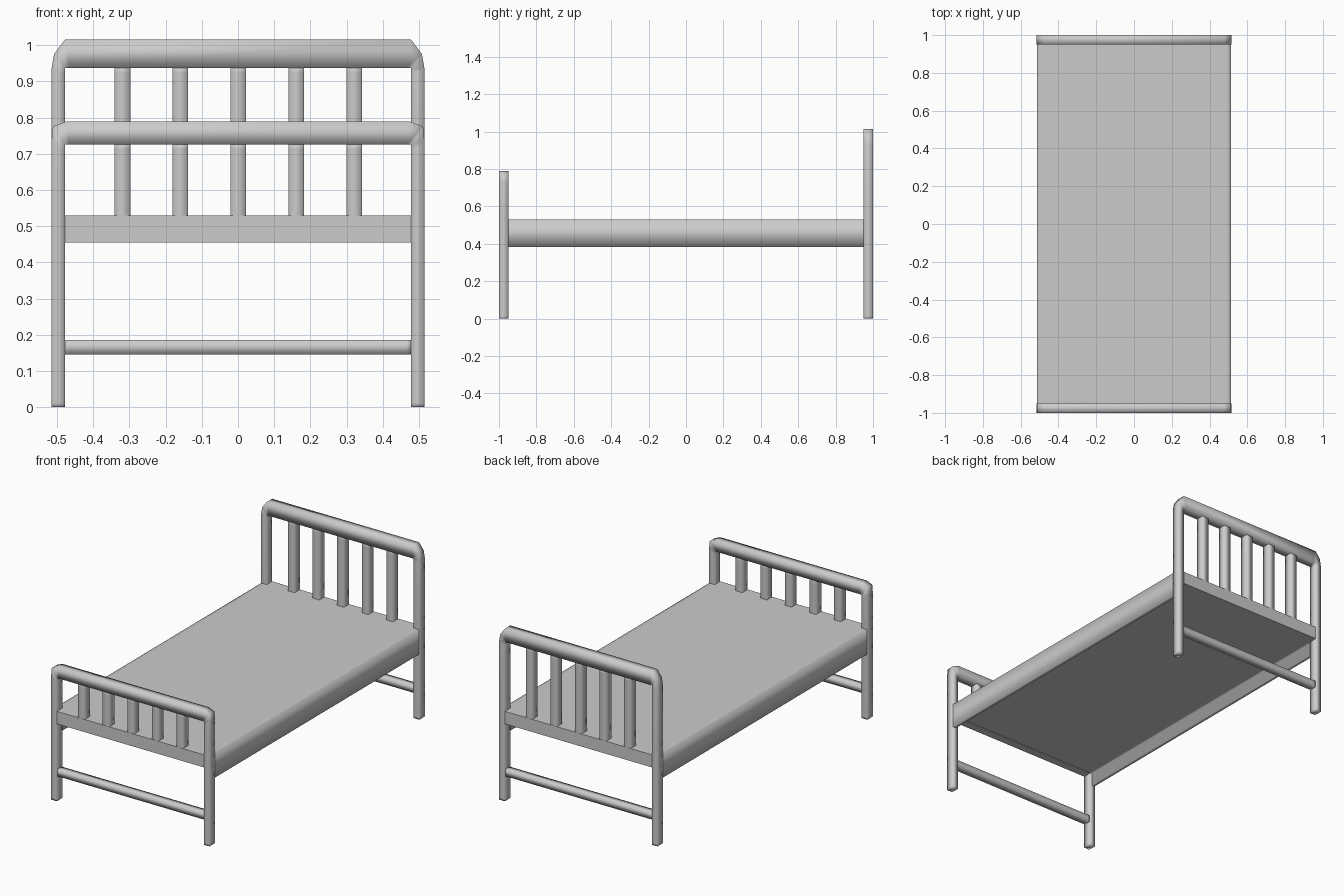
import bpy, bmesh, math

cube = bpy.data.objects.get("Cube")
if cube:
    bpy.data.objects.remove(cube)

grey = bpy.data.materials.new("painted grey")
grey.use_nodes = True
colour = (0.6, 0.6, 0.6, 1)
grey.diffuse_color = colour
grey.node_tree.nodes["Principled BSDF"].inputs["Base Color"].default_value = colour

HALF = 0.515    # half width
INNER = 0.478   # inside of the legs
DEPTH = 0.05    # thickness of the end frames
LOOP = 0.012    # distance of holding loops from the ends of a bar


def strip(name, pairs, y, capped=True):
    """Band of quads between pairs of (x, z) points, extruded over the y range."""
    bm = bmesh.new()
    rows = [[bm.verts.new((px, y[0], pz)) for px, pz in pair] for pair in pairs]
    front = [bm.faces.new((a[0], b[0], b[1], a[1])) for a, b in zip(rows, rows[1:])]
    new = bmesh.ops.extrude_face_region(bm, geom=front, use_keep_orig=True)["geom"]
    for v in new:
        if isinstance(v, bmesh.types.BMVert):
            v.co.y = y[1]
    bmesh.ops.recalc_face_normals(bm, faces=bm.faces)
    if not capped:
        caps = [f for f in bm.faces if abs(f.normal.y) > 0.9]
        bmesh.ops.delete(bm, geom=caps, context='FACES')
    mesh = bpy.data.meshes.new(name)
    bm.to_mesh(mesh)
    bm.free()
    mesh.materials.append(grey)
    mesh.shade_smooth()
    obj = bpy.data.objects.new(name, mesh)
    bpy.context.collection.objects.link(obj)
    return obj


def mirrored(half):
    return half + [[(-px, pz) for px, pz in pair] for pair in reversed(half)]


def cross_bar(name, y, z):
    half = [[(x, z[1]), (x, z[0])] for x in (INNER, INNER - LOOP)]
    return strip(name, mirrored(half), y)


def bed_end(label, side, rail_z, shoulder):
    y = sorted((side, side * (1 - DEPTH)))
    # legs and top rail as one arch
    leg = [[(HALF, z), (INNER, z)] for z in (0, LOOP, 0.146, 0.186, 0.455, 0.529, 0.6)]
    inside = [(INNER, rail_z - 0.02), (INNER, rail_z), (INNER - LOOP, rail_z)]
    corner = [list(pair) for pair in zip(shoulder, inside)]
    strip(label + "_frame", mirrored(leg + corner), y)
    lower = cross_bar(label + "_lower_rail", y, (0.455, 0.529))
    lower.data.set_sharp_from_angle(angle=math.radians(50))
    cross_bar(label + "_stretcher", (y[0] + 0.004, y[1] - 0.004), (0.146, 0.186))
    # upright slats
    heights = (0.515, 0.515 + LOOP, rail_z - LOOP, rail_z + 0.005)
    for i in range(-2, 3):
        slat = strip(f"{label}_slat_{i + 3}", [[(-0.0215, z), (0.0215, z)] for z in heights],
                     (y[0] + 0.001, y[1] - 0.001))
        slat.location.x = i * 0.16 + 0.001


bed_end("headboard", 1, 0.937, [(HALF, 0.935), (0.508, 0.975), (0.478, 1.015)])
bed_end("footboard", -1, 0.725, [(HALF, 0.735), (0.511, 0.775), (0.475, 0.789)])

# bed base with side rails hanging below its edges, ends hidden inside the frames
section = [[(0.513, 0.384), (0.493, 0.384)],
           [(0.513, 0.529), (0.493, 0.458)],
           [(0.49, 0.529), (0.475, 0.458)]]
strip("bed_base", mirrored(section), (-0.955, 0.955), capped=False)
